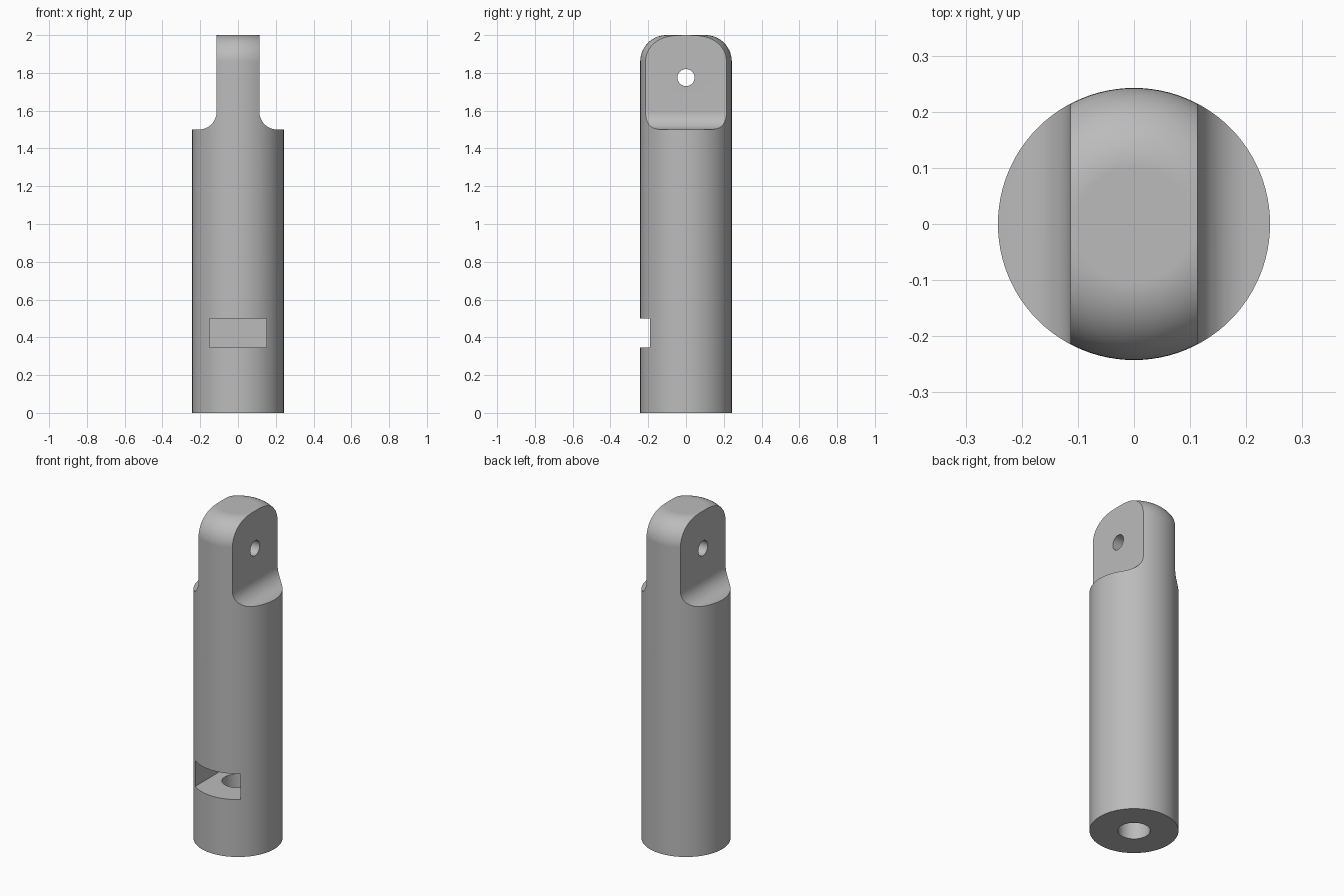
import bpy, bmesh
from math import pi, sin, cos, radians
from mathutils import Matrix, Vector

cube = bpy.data.objects.get("Cube")
if cube:
    bpy.data.objects.remove(cube, do_unlink=True)

RADIUS = 0.2425
HEIGHT = 2.0
TOP_ROUND = 0.14
TAB_HALF = 0.113
SHOULDER = 1.5
FILLET = 0.095

grey = bpy.data.materials.new("plain grey")
grey.use_nodes = True
colour = (0.5, 0.5, 0.5, 1)
grey.diffuse_color = colour
grey.node_tree.nodes["Principled BSDF"].inputs["Base Color"].default_value = colour


def make_object(name, bm):
    bmesh.ops.recalc_face_normals(bm, faces=bm.faces)
    mesh = bpy.data.meshes.new(name)
    bm.to_mesh(mesh)
    bm.free()
    mesh.materials.append(grey)
    obj = bpy.data.objects.new(name, mesh)
    bpy.context.collection.objects.link(obj)
    return obj


def arc(cx, cz, r, start, end, steps=14):
    angles = [radians(start + (end - start) * i / steps) for i in range(steps + 1)]
    return [(cx + r * cos(a), cz + r * sin(a)) for a in angles]


def lathe(name, profile, steps=96):
    bm = bmesh.new()
    verts = [bm.verts.new((x, 0, z)) for x, z in profile]
    edges = [bm.edges.new(pair) for pair in zip(verts, verts[1:])]
    bmesh.ops.spin(bm, geom=verts + edges, axis=(0, 0, 1), cent=(0, 0, 0),
                   angle=2 * pi, steps=steps)
    bmesh.ops.remove_doubles(bm, verts=bm.verts, dist=1e-5)
    bmesh.ops.holes_fill(bm, edges=[e for e in bm.edges if e.is_boundary], sides=0)
    return make_object(name, bm)


def prism(name, outline, depth):
    """Extrude an x-z outline along y, centred on y = 0."""
    bm = bmesh.new()
    face = bm.faces.new([bm.verts.new((x, -depth / 2, z)) for x, z in outline])
    moved = bmesh.ops.extrude_face_region(bm, geom=[face])["geom"]
    bmesh.ops.translate(bm, vec=(0, depth, 0),
                        verts=[v for v in moved if isinstance(v, bmesh.types.BMVert)])
    return make_object(name, bm)


def cylinder(name, radius, length, matrix):
    bm = bmesh.new()
    bmesh.ops.create_cone(bm, cap_ends=True, segments=48, radius1=radius,
                          radius2=radius, depth=length, matrix=matrix)
    return make_object(name, bm)


# Round rod with a rounded top rim
rod = lathe("rod_with_eye_tab",
            [(RADIUS, 0)] + arc(RADIUS - TOP_ROUND, HEIGHT - TOP_ROUND, TOP_ROUND, 0, 90))

# Filleted side cuts that leave the flat tab
cutters = []
for side, label in ((1, "left"), (-1, "right")):
    fillet = arc(TAB_HALF + FILLET, SHOULDER + FILLET, FILLET, 180, 270)
    outline = [(TAB_HALF, 2.2)] + fillet + [(0.4, SHOULDER), (0.4, 2.2)]
    cutters.append(prism(label + "_tab_cutter", [(side * x, z) for x, z in outline], 1))

# Cross hole through the tab, and bore up from the base
cutters.append(cylinder("eye_cutter", 0.045, 1,
                        Matrix.Translation((0, 0, 1.775)) @ Matrix.Rotation(pi / 2, 4, "Y")))
cutters.append(cylinder("bore_cutter", 0.088, 0.9, Matrix.Translation((0, 0, 0.25))))

# Nut pocket open to the front
bm = bmesh.new()
bmesh.ops.create_cube(bm, size=1, matrix=Matrix.Translation((0, -0.125, 0.4225))
                      @ Matrix.Diagonal(Vector((0.3, 0.55, 0.155, 1))))
cutters.append(make_object("pocket_cutter", bm))

# Cut the rod
bpy.ops.object.select_all(action="DESELECT")
bpy.context.view_layer.objects.active = rod
rod.select_set(True)
for cutter in cutters:
    cutter.hide_render = True
    mod = rod.modifiers.new(cutter.name, "BOOLEAN")
    mod.operation = "DIFFERENCE"
    mod.solver = "EXACT"
    mod.object = cutter
    bpy.ops.object.modifier_apply(modifier=mod.name)
    bpy.data.objects.remove(cutter, do_unlink=True)

# Smooth curved faces, crisp edges, clean flats
bpy.ops.object.shade_smooth_by_angle(angle=radians(30))
weighted = rod.modifiers.new("clean_normals", "WEIGHTED_NORMAL")
weighted.keep_sharp = True
